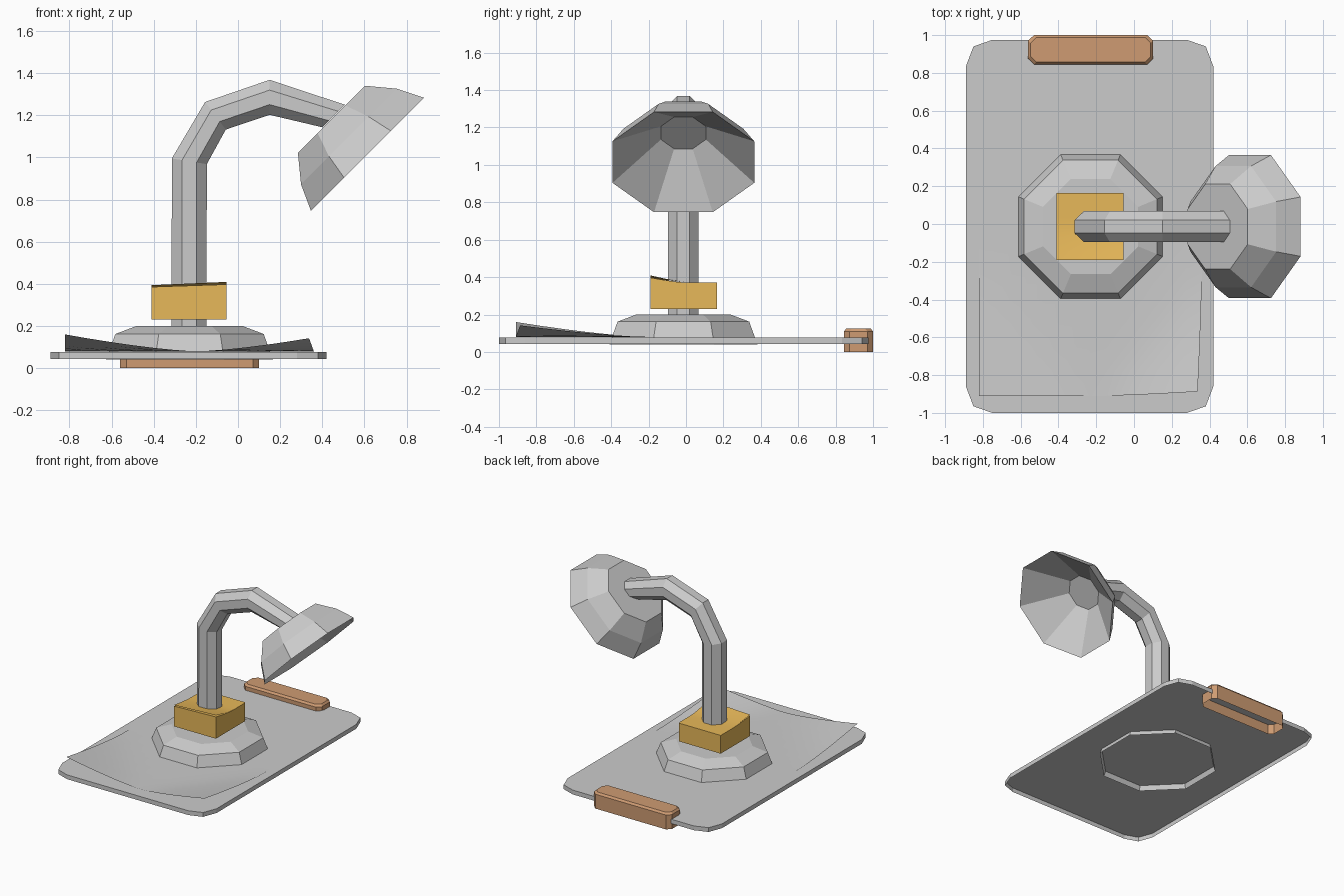
import bpy, bmesh, math
from mathutils import Vector

if "Cube" in bpy.data.objects:
    bpy.data.objects.remove(bpy.data.objects["Cube"])

YC = -0.014                      # lamp centre line in y
K = 1 / math.cos(math.pi / 8)    # octagon apothem -> circumradius


def material(name, color):
    m = bpy.data.materials.new(name)
    m.diffuse_color = (*color, 1)
    m.use_nodes = True
    m.node_tree.nodes["Principled BSDF"].inputs["Base Color"].default_value = m.diffuse_color
    return m


def finish(name, bm, mat=None, recalc=True):
    if recalc:
        bmesh.ops.recalc_face_normals(bm, faces=bm.faces[:])
    me = bpy.data.meshes.new(name)
    bm.to_mesh(me)
    bm.free()
    ob = bpy.data.objects.new(name, me)
    bpy.context.collection.objects.link(ob)
    if mat:
        me.materials.append(mat)
    return ob


def loft(name, rings, cap_start=False, cap_end=False, mat=None):
    """Skin a list of equal-length point rings."""
    bm = bmesh.new()
    loops = [[bm.verts.new(p) for p in r] for r in rings]
    n = len(loops[0])
    for a, b in zip(loops, loops[1:]):
        for i in range(n):
            j = (i + 1) % n
            bm.faces.new((a[i], a[j], b[j], b[i]))
    if cap_start:
        bm.faces.new(loops[0][::-1])
    if cap_end:
        bm.faces.new(loops[-1])
    return finish(name, bm, mat)


def octagon(a, b, half_y):
    """Octagon whose flats pass through xz points a and b."""
    a, b = Vector((a[0], YC, a[1])), Vector((b[0], YC, b[1]))
    c, u = (a + b) / 2, (b - a) / 2
    v = Vector((0, half_y, 0))
    angles = [math.pi / 8 + i * math.pi / 4 for i in range(8)]
    return [c + K * (u * math.cos(t) + v * math.sin(t)) for t in angles]


def plate(x0, x1, y0, y1, z, corner, inset=0):
    """Rectangle whose corners follow the given (dx, dy) cut points."""
    x0, x1, y0, y1 = x0 + inset, x1 - inset, y0 + inset, y1 - inset
    back = corner[::-1]
    return ([(x1 - dx, y1 - dy, z) for dx, dy in corner]
            + [(x0 + dx, y1 - dy, z) for dx, dy in back]
            + [(x0 + dx, y0 + dy, z) for dx, dy in corner]
            + [(x1 - dx, y0 + dy, z) for dx, dy in back])


def sheet(name, x0, x1, y0, y1, n, shape, mat=None):
    """Single-sided grid bent by shape(x, y) -> point."""
    bm = bmesh.new()
    g = [[bm.verts.new(shape(x0 + (x1 - x0) * i / n, y0 + (y1 - y0) * j / n))
          for j in range(n + 1)] for i in range(n + 1)]
    for i in range(n):
        for j in range(n):
            bm.faces.new((g[i][j], g[i + 1][j], g[i + 1][j + 1], g[i][j + 1]))
    ob = finish(name, bm, mat, recalc=False)
    ob.data.shade_smooth()
    return ob


orange = material("orange", (0.8, 0.48, 0.1))
brown = material("brown", (0.62, 0.33, 0.17))

# Board, open underneath
cut = [(0, 0.14), (0.04, 0.035), (0.14, 0)]
loft("clip_board", [plate(-0.89, 0.42, -1.0, 0.975, z, cut) for z in (0.043, 0.076)],
     cap_end=True)

# Clip at the back edge, open underneath
cut = [(0, 0.03), (0.03, 0)]
loft("board_clip", [plate(-0.56, 0.10, 0.845, 1.0, z, cut, i)
                    for z, i in ((0, 0), (0.11, 0), (0.125, 0.012))],
     cap_end=True, mat=brown)


# Paper with its two front corners curling up
def paper_shape(x, y):
    def curl(dx, dy, reach):
        return max(0, 1 - dx / reach - dy / 0.7) ** 1.4
    left = curl(x + 0.82, y + 0.91, 0.62)
    right = curl(0.36 - x, y + 0.91, 0.55)
    return (x - 0.023 * right, y + 0.023 * right, 0.08 + 0.08 * left + 0.062 * right)


sheet("paper", -0.82, 0.36, -0.91, 0.89, 14, paper_shape)

# Lamp base, stepped octagon passing through the board
loft("lamp_base", [octagon((-0.23 - r, z), (-0.23 + r, z), r)
                   for r, z in ((0.396, 0.04), (0.352, 0.162), (0.252, 0.2))],
     cap_end=True)

# Bent octagonal arm: outer and inner side of each joint
joints = [((-0.315, 0.2), (-0.149, 0.2)), ((-0.314, 0.995), (-0.148, 0.968)),
          ((-0.156, 1.263), (-0.058, 1.132)), ((0.15, 1.368), (0.15, 1.202)),
          ((0.507, 1.25), (0.40, 1.143))]
loft("lamp_arm", [octagon(a, b, 0.082) for a, b in joints], cap_start=True, cap_end=True)

# Lamp shade: outer shell from the back cap to the rim, then the inner cone
shade = [((0.284, 1.022), (0.602, 1.34), 0.225), ((0.299, 0.872), (0.753, 1.326), 0.321),
         ((0.346, 0.747), (0.882, 1.283), 0.379), ((0.366, 1.086), (0.536, 1.256), 0.12)]
loft("lamp_shade", [octagon(*s) for s in shade], cap_start=True, cap_end=True)


# Note pad around the arm, top lifting towards the front
def lift(x, y):
    t = max(0, min(1, (0.0 - y) / 0.19))
    return (0.018 + 0.014 * (x + 0.41) / 0.355) * t ** 1.3


def pad_shape(x, y):
    return (x, y, 0.374 + 1.1 * lift(x, y))


bm = bmesh.new()
ys = [-0.19, -0.14, -0.09, -0.045, 0, 0.165]
rows = [[bm.verts.new(p) for p in ((-0.41, y, 0.23), (-0.055, y, 0.23),
                                   (-0.055, y, 0.37 + 0.85 * lift(-0.055, y)),
                                   (-0.41, y, 0.37 + 0.85 * lift(-0.41, y)))] for y in ys]
for a, b in zip(rows, rows[1:]):
    for i in range(4):
        j = (i + 1) % 4
        bm.faces.new((a[i], a[j], b[j], b[i]))
bm.faces.new(rows[0])
bm.faces.new(rows[-1][::-1])
finish("note_pad", bm, orange)
sheet("top_note", -0.41, -0.055, -0.19, 0.165, 8, pad_shape, orange)
